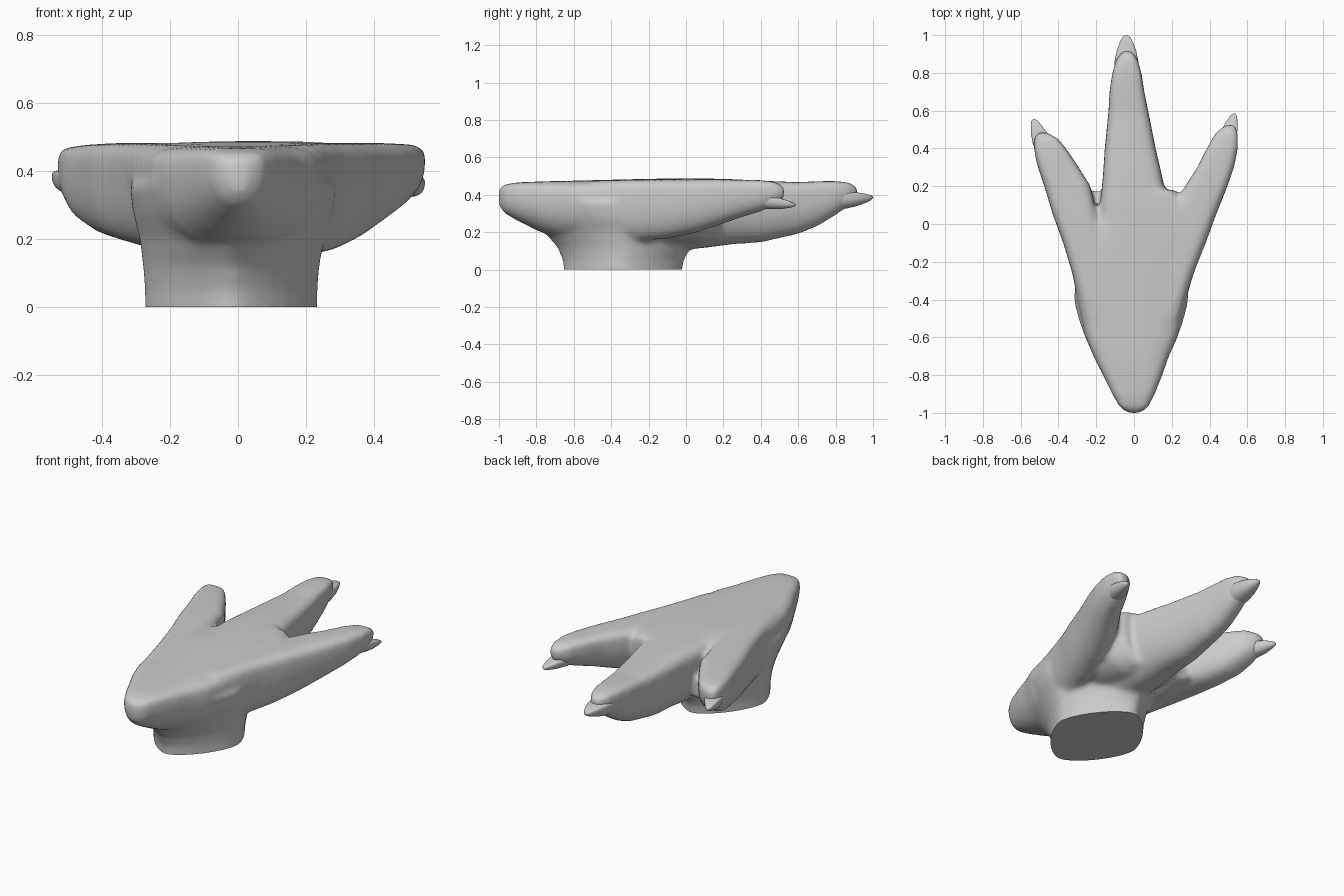
import bpy
import bmesh
import math
from mathutils import Vector

default_cube = bpy.data.objects.get("Cube")
if default_cube:
    bpy.data.objects.remove(default_cube, do_unlink=True)


def make_material(name, colour):
    material = bpy.data.materials.new(name)
    material.use_nodes = True
    material.diffuse_color = colour
    material.node_tree.nodes["Principled BSDF"].inputs["Base Color"].default_value = colour
    return material


grey = make_material("plain grey", (0.6, 0.6, 0.6, 1))
SIDES = 32
ANKLE_POWER = 1.35


def signed_power(value, power):
    return math.copysign(abs(value) ** power, value)


def toe_ring(y, left, right, bottom, top, belly=0.9):
    """Cross-section with a flat sole side and a rounder instep side."""
    middle, half = (left + right) / 2, (right - left) / 2
    waist = top - 0.3 * (top - bottom)
    ring = []
    for i in range(SIDES):
        angle = math.tau * i / SIDES
        c, s = math.cos(angle), math.sin(angle)
        power, reach = (0.5, top - waist) if s > 0 else (belly, waist - bottom)
        x = middle + half * signed_power(c, power)
        z = waist + reach * signed_power(s, power)
        ring.append(Vector((x, y, z)))
    return ring


def ankle_ring(z, left, right, rear, fore):
    """Level outline of the ankle, a softened diamond."""
    ring = []
    for i in range(SIDES):
        angle = math.tau * i / SIDES
        x = signed_power(math.cos(angle), ANKLE_POWER) * (right - left) / 2
        y = signed_power(math.sin(angle), ANKLE_POWER) * (fore - rear) / 2
        ring.append(Vector((x + (left + right) / 2, y + (rear + fore) / 2, z)))
    return ring


def loft(name, rings):
    """Skin a list of rings and close both ends."""
    bm = bmesh.new()
    rows = [[bm.verts.new(point) for point in ring] for ring in rings]
    for a, b in zip(rows, rows[1:]):
        for i in range(SIDES):
            j = (i + 1) % SIDES
            bm.faces.new((a[i], a[j], b[j], b[i]))
    bm.faces.new(rows[0])
    bm.faces.new(rows[-1])
    bmesh.ops.recalc_face_normals(bm, faces=bm.faces)
    mesh = bpy.data.meshes.new(name)
    bm.to_mesh(mesh)
    bm.free()
    mesh.materials.append(grey)
    obj = bpy.data.objects.new(name, mesh)
    bpy.context.collection.objects.link(obj)
    return obj


def shade(obj, degrees):
    bpy.ops.object.select_all(action="DESELECT")
    obj.select_set(True)
    bpy.context.view_layer.objects.active = obj
    bpy.ops.object.shade_smooth_by_angle(angle=math.radians(degrees))


# Stations run from the heel forward: y, left x, right x, bottom z, top z
PALM = [
    (-1, -.03, .03, .34, .43), (-.97, -.075, .075, .3, .455),
    (-.9, -.115, .11, .26, .466), (-.8, -.165, .15, .21, .47),
    (-.7, -.215, .185, .17, .473), (-.6, -.255, .23, .15, .475),
    (-.4, -.3, .275, .14, .48), (-.2, -.34, .335, .14, .485),
    (-.05, -.24, .36, .14, .487), (.08, -.165, .3, .14, .487),
    (.18, -.12, .22, .16, .485),
]
MIDDLE_TOE = [
    (-.2, -.19, .22, .09, .485), (.1, -.18, .18, .115, .487),
    (.25, -.165, .15, .135, .483), (.4, -.155, .115, .145, .475),
    (.6, -.135, .075, .19, .467), (.7, -.13, .055, .23, .472),
    (.8, -.115, .04, .29, .473), (.87, -.095, .02, .34, .465),
    (.915, -.06, -.01, .38, .44),
]
RIGHT_TOE = [
    (-.5, -.26, -.05, .17, .475), (-.25, -.33, -.1, .17, .482),
    (-.1, -.375, -.16, .18, .482),
    (.05, -.43, -.195, .195, .482), (.2, -.475, -.23, .21, .48),
    (.32, -.515, -.305, .245, .476), (.4, -.53, -.36, .29, .472),
    (.45, -.53, -.4, .33, .465), (.485, -.51, -.46, .38, .44),
]
LEFT_TOE = [
    (-.5, .05, .24, .17, .475), (-.25, .08, .32, .15, .482),
    (-.1, .13, .38, .165, .482),
    (.05, .19, .435, .195, .482), (.2, .27, .495, .245, .482),
    (.3, .335, .53, .28, .48), (.4, .385, .55, .31, .478),
    (.48, .43, .55, .345, .468), (.525, .485, .535, .38, .44),
]
# Low skin bridging the narrow gap between two toes
WEB = [
    (-.15, -.3, -.1, .15, .4), (.05, -.29, -.1, .17, .36),
    (.17, -.27, -.12, .2, .32),
]
# Ankle levels run upward: z, left x, right x, rear y, fore y
ANKLE = [
    (-.08, -.275, .235, -.65, -.03), (.05, -.275, .235, -.66, -.01),
    (.12, -.28, .24, -.69, .03), (.2, -.29, .255, -.76, .08),
    (.28, -.31, .28, -.85, .12), (.36, -.32, .29, -.9, .12),
]

parts = [
    loft("palm", [toe_ring(*s) for s in PALM]),
    loft("middle_toe", [toe_ring(*s) for s in MIDDLE_TOE]),
    loft("right_toe", [toe_ring(*s, belly=0.72) for s in RIGHT_TOE]),
    loft("left_toe", [toe_ring(*s) for s in LEFT_TOE]),
    loft("web", [toe_ring(*s) for s in WEB]),
    loft("ankle", [ankle_ring(*s) for s in ANKLE]),
]

# Fuse the lofts into one smooth skin
bpy.ops.object.select_all(action="DESELECT")
for part in parts:
    part.select_set(True)
foot = parts[0]
bpy.context.view_layer.objects.active = foot
bpy.ops.object.join()
foot.name = "foot"
fuse = foot.modifiers.new("fuse", "REMESH")
fuse.mode = "VOXEL"
fuse.voxel_size = 0.014
soften = foot.modifiers.new("soften", "SMOOTH")
soften.factor = 0.5
soften.iterations = 10
graph = bpy.context.evaluated_depsgraph_get()
skin = bpy.data.meshes.new_from_object(foot.evaluated_get(graph))
foot.modifiers.clear()
foot.data = skin

# Trim the ankle flat at ground level
bm = bmesh.new()
bm.from_mesh(skin)
cut = bmesh.ops.bisect_plane(
    bm, geom=bm.verts[:] + bm.edges[:] + bm.faces[:],
    plane_co=(0, 0, 0), plane_no=(0, 0, -1), clear_outer=True)
rim = [e for e in cut["geom_cut"] if isinstance(e, bmesh.types.BMEdge)]
bmesh.ops.contextual_create(bm, geom=rim)
bm.to_mesh(skin)
bm.free()
shade(foot, 40)


def claw(name, base, tip, width, height):
    """Flattened claw tapering from inside the toe to a blunt point."""
    base, tip = Vector(base), Vector(tip)
    rings = []
    for t, scale in ((0, 1), (.4, .98), (.65, .8), (.85, .52), (.96, .3), (1, .1)):
        centre = base.lerp(tip, t)
        w, h = width * scale, height * scale
        rings.append(toe_ring(centre.y, centre.x - w, centre.x + w,
                              centre.z - h, centre.z + h))
    shade(loft(name, rings), 50)


claw("middle_claw", (-.04, .76, .36), (-.04, 1, .385), .065, .045)
claw("right_claw", (-.45, .34, .36), (-.53, .555, .375), .055, .04)
claw("left_claw", (.47, .37, .365), (.53, .585, .345), .05, .035)
